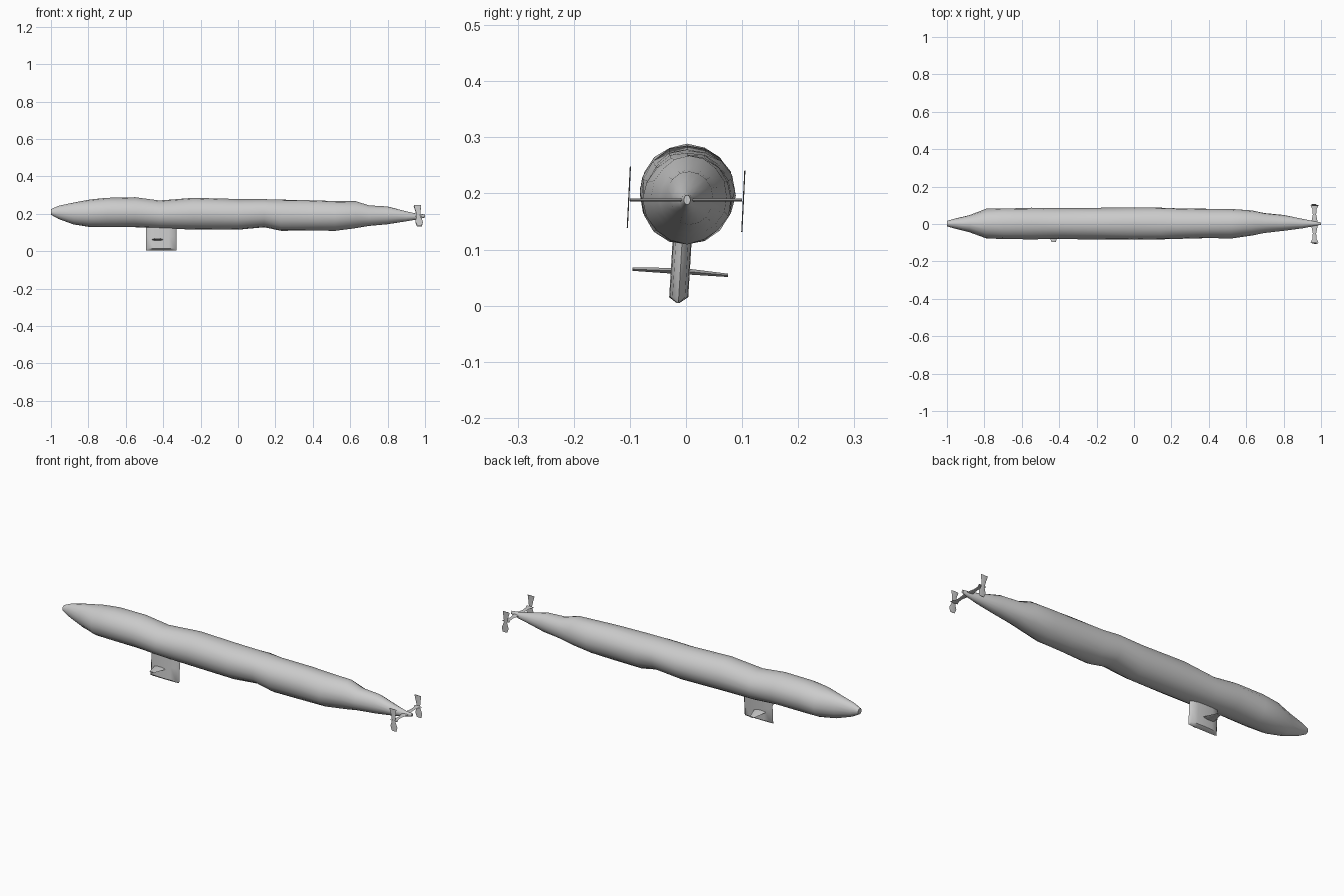
import bpy
import bmesh
import math
import random

random.seed(4)

default_cube = bpy.data.objects.get("Cube")
if default_cube:
    bpy.data.objects.remove(default_cube)

# One plain grey for the whole vessel
grey = bpy.data.materials.new("hull grey")
grey.use_nodes = True
grey.diffuse_color = (0.6, 0.6, 0.6, 1)
grey.node_tree.nodes["Principled BSDF"].inputs["Base Color"].default_value = grey.diffuse_color


def finish(name, bm, angle=40):
    """Turn a bmesh into a named, shaded object."""
    bmesh.ops.recalc_face_normals(bm, faces=bm.faces)
    mesh = bpy.data.meshes.new(name)
    bm.to_mesh(mesh)
    bm.free()
    mesh.materials.append(grey)
    obj = bpy.data.objects.new(name, mesh)
    bpy.context.collection.objects.link(obj)
    bpy.ops.object.select_all(action="DESELECT")
    obj.select_set(True)
    bpy.context.view_layer.objects.active = obj
    bpy.ops.object.shade_smooth_by_angle(angle=math.radians(angle))
    return obj


def loft(name, rings, angle=40):
    """Skin a row of closed rings that share a point count, and cap both ends."""
    bm = bmesh.new()
    loops = [[bm.verts.new(point) for point in ring] for ring in rings]
    for first, second in zip(loops, loops[1:]):
        for i in range(len(first)):
            j = (i + 1) % len(first)
            bm.faces.new((first[i], first[j], second[j], second[i]))
    bm.faces.new(loops[0])
    bm.faces.new(loops[-1])
    return finish(name, bm, angle)


def ellipse(sides):
    """Unit circle directions."""
    for i in range(sides):
        turn = math.tau * i / sides
        yield math.cos(turn), math.sin(turn)


# Hull: uneven stations give x, top z, bottom z and half width
stations = [
    (-1, .225, .195, .015), (-.96, .243, .172, .027), (-.88, .262, .143, .047),
    (-.79, .278, .128, .08), (-.7, .288, .126, .083), (-.55, .29, .127, .085),
    (-.42, .272, .12, .083), (-.24, .288, .115, .085), (0, .28, .112, .087),
    (.14, .281, .126, .087), (.23, .278, .107, .085), (.4, .275, .108, .08),
    (.52, .27, .109, .08), (.63, .268, .122, .068), (.7, .246, .134, .054),
    (.8, .24, .143, .043), (.9, .214, .16, .026), (.96, .2, .17, .014),
    (1, .197, .18, .006),
]
hull_rings = []
for x, top, bottom, half in stations:
    middle = (top + bottom) / 2
    height = (top - bottom) / 2
    shift = .006 if x > .6 and x < .9 else .002
    ring = []
    for across, up in ellipse(16):
        dent = 1 - random.uniform(0, .04)
        ring.append((x, shift + half * across * dent, middle + height * up * dent))
    hull_rings.append(ring)
loft("hull", hull_rings, angle=50)

# Sail: rounded slab below the hull, leaning slightly, with a keel-shaped end
sail_levels = [(.15, -.005, .017), (.08, -.009, .017), (.015, -.013, .017), (.005, -.014, .003)]
sail_rings = []
for z, centre, half in sail_levels:
    ring = []
    for along, across in ellipse(12):
        # The superellipse keeps the long sides flat
        flat = math.copysign(abs(across) ** .6, across)
        ring.append((-.41 + .082 * along, centre + half * flat, z))
    sail_rings.append(ring)
loft("sail", sail_rings)

# Sail planes: one tapered, tilted wing passing through the sail
plane_rings = []
for y, z, chord in ((-.095, .065, .012), (-.02, .062, .034), (0, .061, .034), (.075, .054, .012)):
    thick = .002 + chord * .12
    plane_rings.append([(-.43 + chord * along, y, z + thick * up) for along, up in ellipse(6)])
loft("sail_planes", plane_rings)


# Tail: thin horizontal arms carrying waisted upright end plates
def tail_side(side, label):
    arm = []
    for y, chord in ((.005, .018), (.05, .009), (.08, .011), (.1, .022)):
        arm.append([(.965 + chord * along, y * side, .188 + .003 * up)
                    for along, up in ellipse(6)])
    loft(label + "_tail_arm", arm)

    plate = []
    lift = .19 if side < 0 else .183
    for rise, chord in ((-.052, .013), (-.03, .02), (0, .009), (.03, .014), (.058, .02)):
        lean = .102 * side + .05 * rise
        plate.append([(.965 + chord * along - .1 * rise, lean + .0012 * across, lift + rise)
                      for along, across in ellipse(6)])
    loft(label + "_tail_plate", plate)


tail_side(1, "rear")
tail_side(-1, "front")
